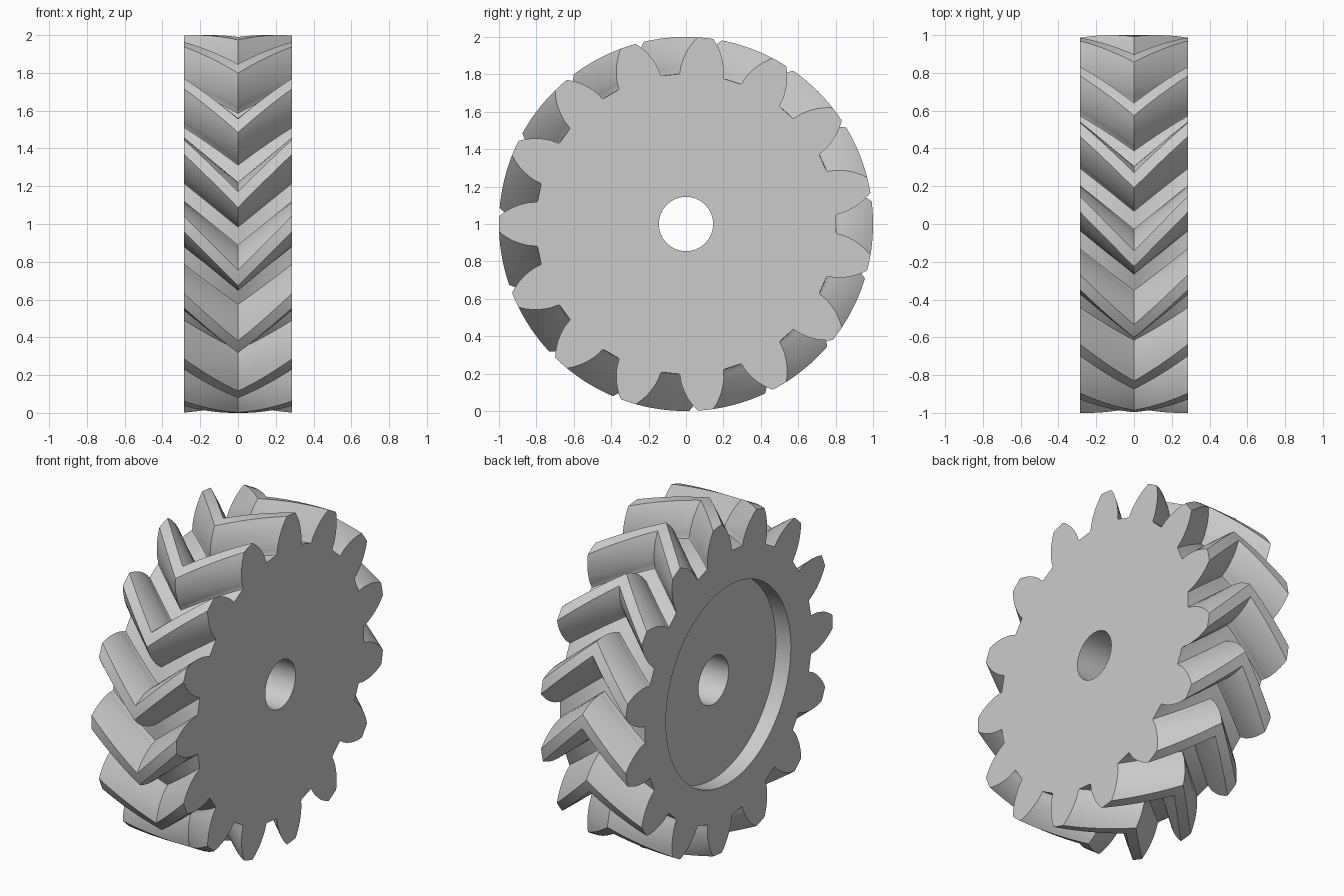
import bpy, bmesh
from math import radians, sin, cos

if "Cube" in bpy.data.objects:
    bpy.data.objects.remove(bpy.data.objects["Cube"])

TEETH = 15
HALF_WIDTH = 0.285
TWIST = 16.6          # degrees the teeth advance from each side to the middle
STEPS = 10            # slices per half
HOLE_R, RECESS_R, RECESS_DEPTH = 0.145, 0.60, 0.10

# Half tooth outline: (degrees from tooth centre, radius), root to tip
flank = [(10.2, 0.802), (8.6, 0.803), (8.25, 0.812), (8.05, 0.83), (7.75, 0.85),
         (7.2, 0.873), (6.45, 0.90), (5.5, 0.93), (4.3, 0.96), (3.4, 0.98), (2.4, 1.0)]
tooth = ([(-a, r) for a, r in flank] + [(-0.8, 1.0), (0.8, 1.0)]
         + [(a, r) for a, r in reversed(flank)])
pitch = 360 / TEETH
outline = [(12 + pitch * i + a, r) for i in range(TEETH) for a, r in tooth]

bm = bmesh.new()


def ring(x, twist=0.0, radius=None):
    """One closed loop across the gear axis: tooth outline, or a circle if radius is set."""
    verts = []
    for a, r in outline:
        t = radians(a + twist)
        r = radius or r
        verts.append(bm.verts.new((x, r * cos(t), 1 + r * sin(t))))
    return verts


# Herringbone tooth slices from the recessed side to the plain side
rings = []
for i in range(2 * STEPS + 1):
    f = i / STEPS - 1
    rings.append(ring(f * HALF_WIDTH, TWIST * (1 - abs(f))))

# Plain side, axle hole, recess floor and recess wall close the loop
floor_x = -HALF_WIDTH + RECESS_DEPTH
rings.append(ring(HALF_WIDTH, radius=HOLE_R))
rings.append(ring(floor_x, radius=HOLE_R))
rings.append(ring(floor_x, radius=RECESS_R))
rings.append(ring(-HALF_WIDTH, radius=RECESS_R))

n = len(outline)
for k, a in enumerate(rings):
    b = rings[(k + 1) % len(rings)]
    for j in range(n):
        m = (j + 1) % n
        bm.faces.new((a[j], a[m], b[m], b[j]))
bmesh.ops.recalc_face_normals(bm, faces=bm.faces)

mesh = bpy.data.meshes.new("herringbone_gear")
bm.to_mesh(mesh)
bm.free()

gear = bpy.data.objects.new("herringbone_gear", mesh)
bpy.context.collection.objects.link(gear)

# Single plain grey
grey = bpy.data.materials.new("plain_grey")
grey.diffuse_color = (0.6, 0.6, 0.6, 1)
grey.use_nodes = True
grey.node_tree.nodes["Principled BSDF"].inputs["Base Color"].default_value = grey.diffuse_color
mesh.materials.append(grey)

bpy.context.view_layer.objects.active = gear
gear.select_set(True)
bpy.ops.object.shade_smooth_by_angle(angle=radians(30))
